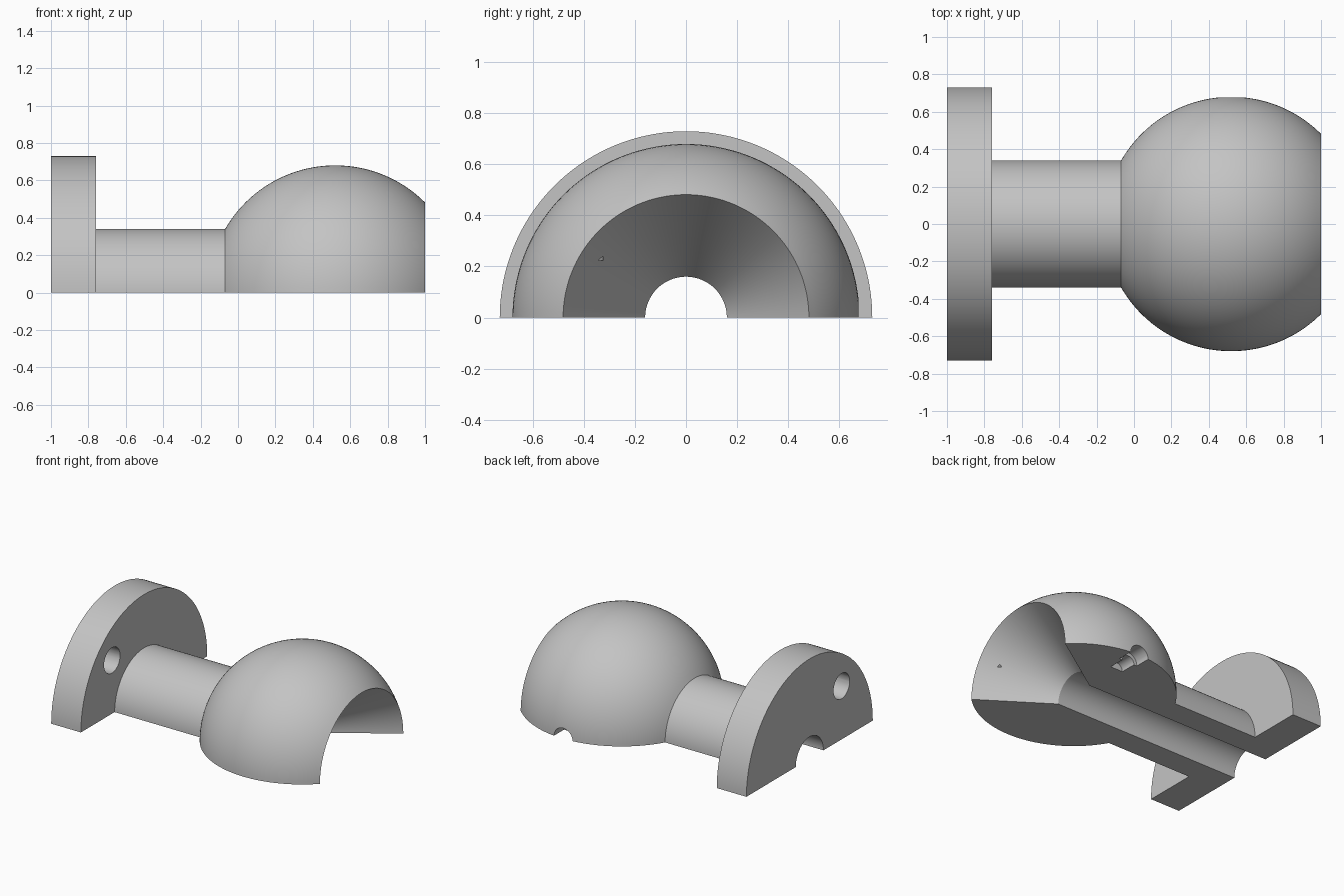
import bpy, bmesh, math
from mathutils import Vector, Matrix

default = bpy.data.objects.get("Cube")
if default:
    bpy.data.objects.remove(default, do_unlink=True)

grey = bpy.data.materials.new("plain grey")
grey.use_nodes = True
grey.diffuse_color = (0.55, 0.55, 0.55, 1)
grey.node_tree.nodes["Principled BSDF"].inputs["Base Color"].default_value = grey.diffuse_color


def make_object(name, bm):
    bmesh.ops.recalc_face_normals(bm, faces=bm.faces)
    mesh = bpy.data.meshes.new(name)
    bm.to_mesh(mesh)
    bm.free()
    mesh.materials.append(grey)
    obj = bpy.data.objects.new(name, mesh)
    bpy.context.collection.objects.link(obj)
    return obj


def cutter(name, start, end, radius, sides=32, turn=0):
    start, end = Vector(start), Vector(end)
    axis = end - start
    bm = bmesh.new()
    bmesh.ops.create_cone(bm, cap_ends=True, segments=sides, radius1=radius,
                          radius2=radius, depth=axis.length)
    place = (Matrix.Translation((start + end) / 2)
             @ axis.to_track_quat('Z', 'Y').to_matrix().to_4x4()
             @ Matrix.Rotation(math.radians(turn), 4, 'Z'))
    bm.transform(place)
    obj = make_object(name, bm)
    obj.hide_render = True
    return obj


# Half-revolved body: flange, hollow stem, ball and flared mouth
CENTRE, BALL, STEM, BORE, FLANGE = 0.52, 0.68, 0.34, 0.16, 0.73
FLANGE_FRONT = -0.76
first = math.pi - math.asin(STEM / BALL)
last = math.acos((1 - CENTRE) / BALL)
profile = [(-1, BORE), (-1, FLANGE), (FLANGE_FRONT, FLANGE), (FLANGE_FRONT, STEM)]
STEPS = 40
for i in range(STEPS + 1):
    a = first + (last - first) * i / STEPS
    profile.append((CENTRE + BALL * math.cos(a), BALL * math.sin(a)))
profile.append((CENTRE, BORE))

bm = bmesh.new()
ring = [bm.verts.new((x, -r, 0)) for x, r in profile]
section = bm.faces.new(ring)
spun = bmesh.ops.spin(bm, geom=[section] + section.edges[:] + ring, cent=(0, 0, 0),
                      axis=(-1, 0, 0), angle=math.pi, steps=72, use_duplicate=False)
# Keep the cut section closed at both ends of the sweep
if not section.is_valid or any(len(e.link_faces) < 2 for e in bm.edges):
    bmesh.ops.holes_fill(bm, edges=[e for e in bm.edges if e.is_boundary], sides=0)
if sum(v.co.z for v in bm.verts) < 0:
    bmesh.ops.scale(bm, vec=(1, 1, -1), verts=bm.verts)
body = make_object("flanged_ball_socket_half", bm)

# Bolt holes in the flange
cutters = [cutter("bolt_hole", (-1.1, s * 0.37, 0.39), (-0.7, s * 0.37, 0.39), 0.093)
           for s in (-1, 1)]
# Clamp screw recess: nut pocket, shank and head
cutters += [
    cutter("nut_pocket", (CENTRE, 0.37, 0), (CENTRE, 0.47, 0), 0.12, 6, 30),
    cutter("shank_hole", (CENTRE, 0.44, 0), (CENTRE, 0.60, 0), 0.05),
    cutter("head_hole", (CENTRE, 0.56, 0), (CENTRE, 0.80, 0), 0.075),
    # Locating hole and small nick in the mouth
    cutter("pin_hole", (0.147, -0.311, -0.1), (0.147, -0.311, 0.1), 0.035),
    cutter("mouth_nick", (0.875, -0.325, 0.235), (0.875, -0.40, 0.235), 0.022, 3),
]

bpy.context.view_layer.objects.active = body
for c in cutters:
    mod = body.modifiers.new(c.name, 'BOOLEAN')
    mod.operation = 'DIFFERENCE'
    mod.solver = 'EXACT'
    mod.object = c
    bpy.ops.object.modifier_apply(modifier=mod.name)
    bpy.data.objects.remove(c, do_unlink=True)

bpy.ops.object.select_all(action='DESELECT')
body.select_set(True)
bpy.ops.object.shade_smooth_by_angle(angle=math.radians(25))
